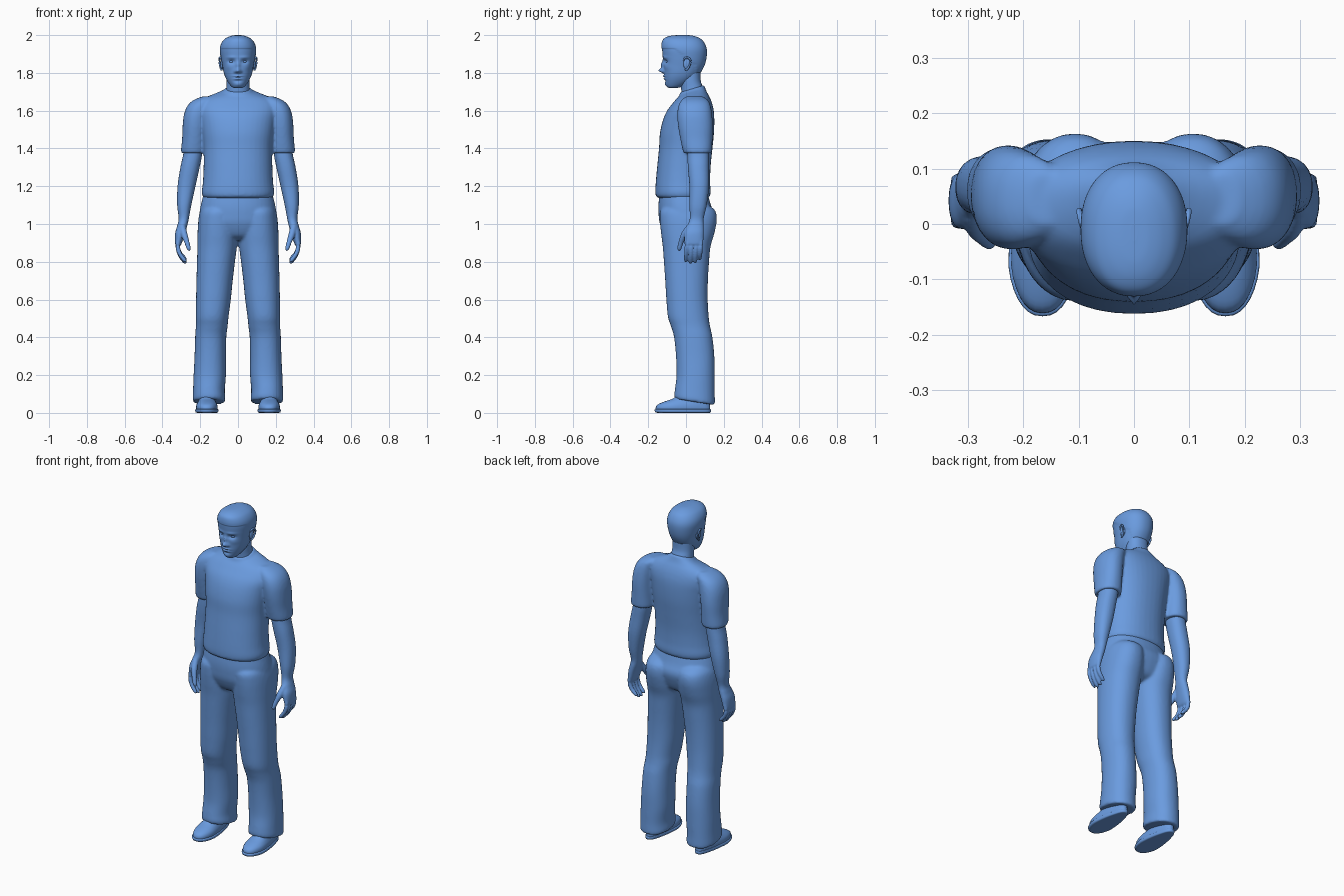
import bpy, bmesh, math
from mathutils import Vector, Matrix

blue = bpy.data.materials.new("soft blue")
blue.diffuse_color = (0.145, 0.33, 0.74, 1)


def skin(bm, rings):
    """Join rings of points into a closed tube."""
    vs = [[bm.verts.new(p) for p in r] for r in rings]
    n = len(vs[0])
    for a, b in zip(vs, vs[1:]):
        for i in range(n):
            j = (i + 1) % n
            bm.faces.new((a[i], a[j], b[j], b[i]))
    bm.faces.new(vs[0])
    bm.faces.new(vs[-1])


def smooth_rows(rows, steps):
    """Catmull-Rom interpolation between rows of numbers."""
    out = []
    for k in range(len(rows) - 1):
        p = [rows[max(0, min(len(rows) - 1, k + d))] for d in (-1, 0, 1, 2)]
        for s in range(steps):
            t = s / steps
            out.append([0.5 * (2 * b + (c - a) * t + (2 * a - 5 * b + 4 * c - d) * t * t
                               + (3 * b - a - 3 * c + d) * t ** 3) for a, b, c, d in zip(*p)])
    return out + [list(rows[-1])]


def loft(bm, rows, side=1, e=2.2, n=40, steps=5):
    """Rows: z, x min, x max, y min, y max, and an optional forward-back tilt."""
    rows = [tuple(r) + (0,) * (6 - len(r)) for r in rows]
    rings = []
    for z, x0, x1, y0, y1, tilt in smooth_rows(rows, steps):
        ring = []
        for i in range(n):
            c, s = math.cos(math.tau * i / n), math.sin(math.tau * i / n)
            dx = math.copysign(abs(c) ** (2 / e), c) * (x1 - x0) / 2
            dy = math.copysign(abs(s) ** (2 / e), s) * (y1 - y0) / 2
            ring.append((side * ((x0 + x1) / 2 + dx), (y0 + y1) / 2 + dy, z + tilt * dy))
        rings.append(ring)
    skin(bm, rings)


def centred(rows):
    return [(r[0], -r[1]) + tuple(r[1:]) for r in rows]


def tube(bm, pts, side=1, n=12, steps=4):
    """Round tube through points x, y, z, radius."""
    path = smooth_rows(pts, steps)
    rings = []
    for k, p in enumerate(path):
        a, b = path[max(0, k - 1)], path[min(len(path) - 1, k + 1)]
        q = (Vector(b[:3]) - Vector(a[:3])).to_track_quat('Z', 'Y')
        ring = []
        for i in range(n):
            t = math.tau * i / n
            v = Vector(p[:3]) + q @ Vector((math.cos(t), math.sin(t), 0)) * p[3]
            ring.append((side * v.x, v.y, v.z))
        rings.append(ring)
    skin(bm, rings)


def ball(bm, c, r):
    m = Matrix.Translation(c) @ Matrix.Diagonal((*r, 1))
    bmesh.ops.create_uvsphere(bm, u_segments=20, v_segments=12, radius=1, matrix=m)


def finish(name, bm, voxel=0, soften=4):
    bmesh.ops.recalc_face_normals(bm, faces=bm.faces[:])
    for f in bm.faces:
        f.smooth = len(f.verts) < 5
    me = bpy.data.meshes.new(name)
    bm.to_mesh(me)
    bm.free()
    me.materials.append(blue)
    ob = bpy.data.objects.new(name, me)
    bpy.context.collection.objects.link(ob)
    if voxel:  # fuse overlapping limbs into one skin
        m = ob.modifiers.new("fuse", 'REMESH')
        m.mode, m.voxel_size, m.use_smooth_shade = 'VOXEL', voxel, True
        m = ob.modifiers.new("soften", 'SMOOTH')
        m.factor, m.iterations = 0.5, soften
    return ob


# Shirt: torso with two sleeves
bm = bmesh.new()
loft(bm, centred([
    (1.135, .172, -.135, .11), (1.145, .186, -.157, .125), (1.17, .192, -.162, .13),
    (1.22, .186, -.16, .128), (1.3, .182, -.153, .13), (1.4, .182, -.143, .14),
    (1.48, .19, -.138, .148), (1.55, .2, -.122, .15), (1.6, .21, -.1, .147),
    (1.64, .205, -.07, .138), (1.668, .175, -.05, .125, .05), (1.688, .125, -.037, .11, .15),
    (1.705, .076, -.034, .1, .3), (1.717, .068, -.03, .096, .3)]))
for s in (1, -1):
    loft(bm, [(1.375, .172, .296, -.01, .132), (1.385, .167, .302, -.016, .137),
              (1.45, .165, .296, -.03, .14), (1.52, .16, .293, -.042, .142),
              (1.58, .15, .286, -.046, .138), (1.625, .14, .268, -.04, .13),
              (1.655, .125, .237, -.025, .117), (1.675, .12, .19, .0, .09)], s)
finish("shirt", bm, .008)

# Trousers: hips with two loose legs
bm = bmesh.new()
loft(bm, centred([
    (.915, .09, -.07, .07), (.94, .17, -.11, .115), (1.0, .208, -.138, .142),
    (1.05, .205, -.145, .15), (1.1, .197, -.146, .132), (1.16, .182, -.14, .115)]))
for s in (1, -1):
    loft(bm, [(.058, .07, .238, -.058, .15, -.16), (.075, .067, .24, -.062, .153, -.16),
              (.12, .07, .238, -.058, .152, -.1), (.2, .064, .235, -.05, .152),
              (.3, .064, .23, -.053, .15), (.4, .062, .227, -.063, .14),
              (.46, .055, .223, -.08, .127), (.51, .05, .223, -.096, .12),
              (.6, .038, .222, -.104, .115), (.7, .028, .22, -.11, .116),
              (.8, .016, .217, -.117, .122), (.88, .006, .215, -.123, .13),
              (.95, .002, .214, -.132, .15), (1.02, .004, .21, -.138, .163),
              (1.07, .01, .2, -.135, .155), (1.1, .03, .18, -.1, .12)], s)
finish("trousers", bm, .008)

# Arms: forearm, palm, four curled fingers and a thumb
bm = bmesh.new()
for s in (1, -1):
    loft(bm, [(1.46, .185, .28, .01, .12), (1.37, .19, .29, .008, .122), (1.3, .203, .305, .01, .122),
              (1.2, .225, .32, .018, .122), (1.1, .247, .322, .018, .11), (1.03, .26, .314, .02, .094),
              (.99, .269, .322, .006, .094), (.95, .281, .333, -.008, .094),
              (.9, .297, .334, -.006, .09), (.885, .305, .328, .005, .082)], s, n=28)
    for k in range(4):
        y, drop = .006 + .0245 * k, (.008, 0, .003, .018)[k]
        tube(bm, [(.314, y, .92, .013), (.319, y - .002, .88, .0125), (.308, y - .004, .838 + drop / 2, .0115),
                  (.287, y - .006, .805 + drop, .0105), (.277, y - .007, .795 + drop, .007),
                  (.273, y - .007, .791 + drop, .001)], s)
    tube(bm, [(.295, .02, .985, .018), (.285, -.008, .945, .018), (.271, -.026, .905, .0135),
              (.262, -.034, .875, .012), (.258, -.036, .862, .008), (.256, -.037, .857, .001)], s)
finish("arms", bm, .0045, 2)

# Shoes: wide toe, narrower heel, thin sole
for name, rows in (("shoe_soles", [(0, .115, .215, -.145, .122), (.003, .102, .228, -.162, .13),
                                   (.018, .1, .23, -.166, .132), (.02, .11, .22, -.15, .12)]),
                   ("shoe_uppers", [(.016, .106, .224, -.16, .128), (.03, .104, .226, -.16, .128),
                                    (.045, .106, .224, -.148, .126), (.06, .112, .218, -.115, .124),
                                    (.078, .12, .212, -.065, .12), (.11, .126, .206, -.035, .11)])):
    bm = bmesh.new()
    for s in (1, -1):
        loft(bm, rows, s, 2.3, 36, 3)
    for v in bm.verts:
        s = math.copysign(1, v.co.x)
        pinch = .3 * max(0, min(1, (v.co.y + .08) / .16))
        v.co.x = s * .163 + (v.co.x - s * .163) * (1 - pinch)
    finish(name, bm)

# Neck
bm = bmesh.new()
loft(bm, centred([(1.66, .066, -.02, .1), (1.72, .061, -.026, .09), (1.76, .06, -.03, .078),
                  (1.82, .06, -.03, .078)]))
finish("neck", bm)

# Head, with facial relief pushed out of the front
bm = bmesh.new()
loft(bm, centred([
    (1.72, .012, -.085, -.055), (1.724, .03, -.098, -.03), (1.742, .047, -.107, .01),
    (1.77, .064, -.113, .05), (1.8, .075, -.116, .075), (1.84, .083, -.119, .096),
    (1.88, .09, -.122, .106), (1.92, .094, -.126, .108), (1.95, .089, -.127, .1),
    (1.975, .074, -.12, .083), (1.99, .052, -.1, .058), (1.998, .028, -.07, .03),
    (2.0, .006, -.03, 0)]), n=72, steps=9)
relief = [(0, 1.812, .012, .012, .026), (0, 1.84, .009, .022, .014),    # nose
          (.014, 1.807, .007, .007, .008),                             # nostrils
          (.034, 1.86, .018, .011, -.013), (.035, 1.882, .024, .007, .004),  # sockets, brows
          (0, 1.783, .022, .005, .007), (0, 1.769, .018, .005, .006),    # lips
          (0, 1.776, .024, .0025, -.004), (0, 1.757, .02, .005, -.004),  # mouth, chin crease
          (0, 1.738, .02, .011, .005), (.05, 1.83, .018, .015, .003)]    # chin, cheeks
for v in bm.verts:
    x, y, z = v.co
    if y < -.03:
        fade = min(1, (-.03 - y) / .03)
        for bx, bz, wx, wz, d in relief:
            v.co.y -= fade * d * math.exp(-((abs(x) - bx) / wx) ** 2 - ((z - bz) / wz) ** 2)
    # Short hair stands slightly proud above the hairline
    line = 1.93 if y < -.06 else 1.93 - .8 * (y + .06) if y < .05 else 1.8
    if z > line:
        v.co.x *= 1.025
        v.co.y *= 1.025
finish("head", bm)

# Eyes
bm = bmesh.new()
for s in (1, -1):
    ball(bm, (s * .033, -.095, 1.86), (.014, .011, .008))
finish("eyes", bm)

# Ears: flat shell with raised rim
bm = bmesh.new()
for s in (1, -1):
    ball(bm, (s * .085, .005, 1.848), (.009, .019, .03))
    tube(bm, [(.086, -.012, 1.862, .003), (.092, -.006, 1.878, .005), (.097, .012, 1.88, .005),
              (.099, .024, 1.864, .005), (.095, .018, 1.838, .005), (.088, .004, 1.818, .006),
              (.083, -.005, 1.818, .003)], s)
finish("ears", bm)
